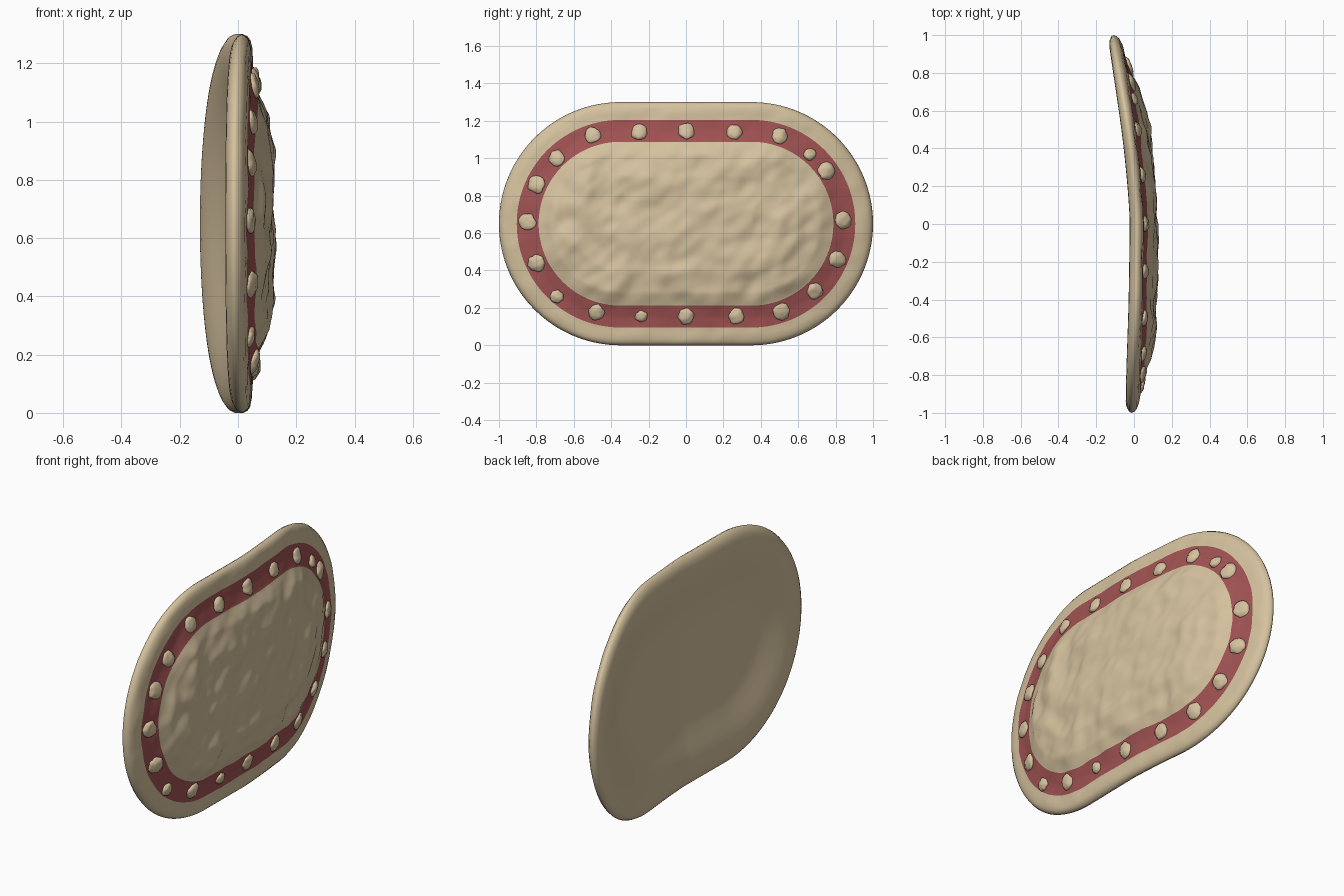
import bpy, bmesh, math, random
from mathutils import Vector, noise

if "Cube" in bpy.data.objects:
    bpy.data.objects.remove(bpy.data.objects["Cube"])

random.seed(4)
NS, NA = 36, 90               # samples along a straight side and round an end
N = 2 * (NS + NA)
R, C, Z0 = 0.65, 0.35, 0.65   # stadium radius, half straight length, centre height
BAND0, BAND1 = 0.095, 0.212   # painted band, distance in from the edge


def material(name, col):
    m = bpy.data.materials.new(name)
    m.diffuse_color = (*col, 1)
    m.use_nodes = True
    m.node_tree.nodes["Principled BSDF"].inputs["Base Color"].default_value = m.diffuse_color
    return m


hide = material("tan hide", (0.67, 0.54, 0.345))
red = material("dull red paint", (0.36, 0.086, 0.086))


def back(y, z):
    """x of the warped back rim"""
    lip = 0.012 * abs((z - Z0) / Z0) ** 6
    return -0.028 + lip - (0.113 * y ** 1.38 if y > 0 else 0.018 * (-y) ** 1.2)


def dish(d):
    """hollow of the back behind the dome"""
    s = min(1, max(0, (d - .07) / .33))
    return 0.055 * s * s * (3 - 2 * s)


# thickness of the front above the back, by distance in from the edge
PROFILE = [(0, .033), (.007, .049), (.02, .060), (.05, .069), (.095, .074), (.15, .082),
           (.21, .099), (.28, .129), (.4, .149), (.65, .151)]


def thick(d):
    for (a, u), (b, v) in zip(PROFILE, PROFILE[1:]):
        if d <= b:
            return u + (v - u) * (d - a) / (b - a)
    return PROFILE[-1][1]


def bumps(y, z, d):
    """wrinkles, strongest in the middle panel"""
    p, q = y + z, z - y
    n = noise.noise(Vector((p * 3.8, q * 5.5, 1.7))) + 0.5 * noise.noise(Vector((p * 8, q * 11, 5)))
    amp = 0.006 + 0.012 * min(1, max(0, (d - .19) / .1))
    return n * amp * min(1, d / .05)


def front(y, z, d):
    return back(y, z) + thick(d) + bumps(y, z, d)


def outline(d):
    """stadium loop at distance d inside the edge"""
    half = [(C - 2 * C * i / NS, R - d) for i in range(NS)]
    for i in range(NA):
        a = math.pi / 2 + math.pi * i / NA
        half.append((-C + (R - d) * math.cos(a), (R - d) * math.sin(a)))
    return [(s * y, Z0 + s * z) for s in (1, -1) for y, z in half]


# shield body: rings from the back centre, round the edge, to the front centre
rings = [(d, dish(d)) for d in (.65, .55, .45, .4, .35, .3, .25, .2, .16, .12, .09)]
rings += [(.06, .001), (.04, .004), (.025, .009), (.007, .02)]
rings += [(d, None) for d in (0, .003, .007, .013, .02, .035, .05, .065, .08)]
rings += [(BAND0 + (BAND1 - BAND0) * i / 10, None) for i in range(47)] + [(.65, None)]
bm = bmesh.new()
loops = []
for d, t in rings:
    loops.append([bm.verts.new((back(y, z) + t if t is not None else front(y, z, d), y, z))
                  for y, z in outline(d)])
for k in range(len(rings) - 1):
    (d0, t0), (d1, _) = rings[k], rings[k + 1]
    painted = t0 is None and d0 > BAND0 - .001 and d1 < BAND1 + .001
    for i in range(N):
        j = (i + 1) % N
        f = bm.faces.new((loops[k][i], loops[k][j], loops[k + 1][j], loops[k + 1][i]))
        f.material_index = 1 if painted else 0
        f.smooth = True
bmesh.ops.remove_doubles(bm, verts=bm.verts, dist=0.00005)
bmesh.ops.recalc_face_normals(bm, faces=bm.faces)
me = bpy.data.meshes.new("shield_body")
bm.to_mesh(me)
bm.free()
body = bpy.data.objects.new("shield_body", me)
bpy.context.collection.objects.link(body)
me.materials.append(hide)
me.materials.append(red)

# lumpy studs round the painted band
STUDS = [(-.5, 1.125), (-.25, 1.14), (0, 1.145), (.26, 1.14), (.5, 1.12), (.66, 1.02), (.75, .935),
         (.84, .67), (.81, .46), (.69, .29), (.51, .18), (.27, .155), (0, .155), (-.24, .155),
         (-.48, .175), (-.69, .26), (-.8, .44), (-.85, .66), (-.8, .86), (-.69, 1.0)]
SMALL = {5, 13, 15}
for k, (y, z) in enumerate(STUDS):
    r = (0.033 if k in SMALL else 0.043) * random.uniform(.95, 1.08)
    bm = bmesh.new()
    bmesh.ops.create_icosphere(bm, subdivisions=3, radius=1)
    for v in bm.verts:
        w = 1 + 0.2 * noise.noise(v.co * 1.8 + Vector((k * 3.1, 0, 0)))
        py, pz = y + v.co.y * r * w, z + v.co.z * r * w
        pd = R - math.hypot(max(abs(py) - C, 0), pz - Z0)
        v.co = (front(py, pz, pd) + v.co.x * 0.021 * w, py, pz)
    for f in bm.faces:
        f.smooth = True
    sm = bpy.data.meshes.new("stud")
    bm.to_mesh(sm)
    bm.free()
    sm.materials.append(hide)
    bpy.context.collection.objects.link(bpy.data.objects.new(f"stud_{k + 1}", sm))
